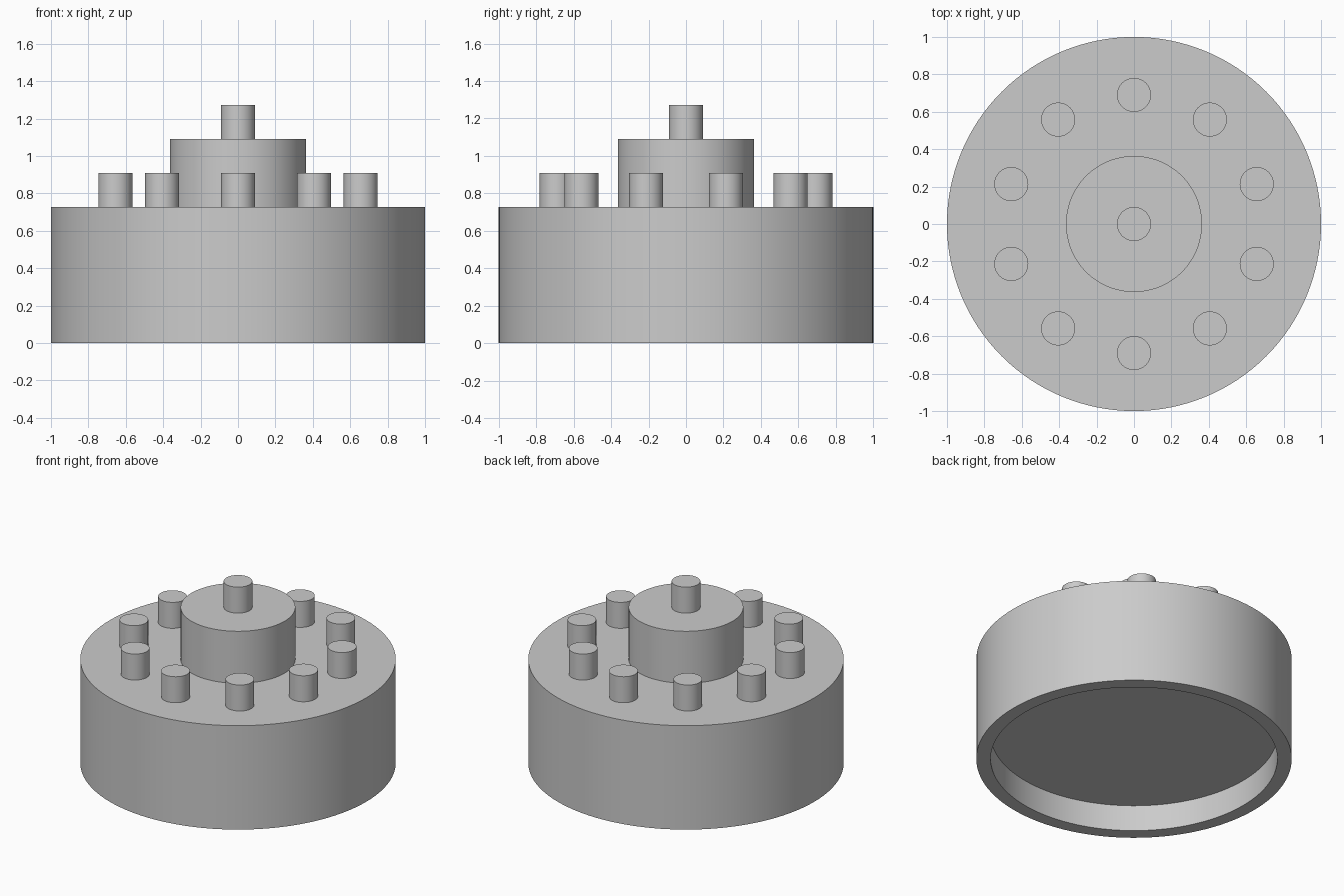
import bpy, bmesh, math
from mathutils import Matrix

if "Cube" in bpy.data.objects:
    bpy.data.objects.remove(bpy.data.objects["Cube"], do_unlink=True)

U = 1 / 11  # module that every dimension is a multiple of

grey = bpy.data.materials.new("plain grey")
grey.use_nodes = True
colour = (0.6, 0.6, 0.6, 1)
grey.diffuse_color = colour
grey.node_tree.nodes["Principled BSDF"].inputs["Base Color"].default_value = colour


def cylinder(name, radius, bottom, height, x=0, y=0, sides=96, recess=None):
    """Upright cylinder; recess = (wall, depth) hollows it from below."""
    bm = bmesh.new()
    bmesh.ops.create_cone(bm, cap_ends=True, segments=sides, radius1=radius,
                          radius2=radius, depth=height,
                          matrix=Matrix.Translation((0, 0, height / 2)))
    if recess:
        wall, depth = recess
        floor = min(bm.faces, key=lambda f: f.calc_center_median().z)
        bmesh.ops.inset_region(bm, faces=[floor], thickness=wall, use_even_offset=True)
        floor = bmesh.ops.extrude_discrete_faces(bm, faces=[floor])["faces"][0]
        bmesh.ops.translate(bm, verts=floor.verts, vec=(0, 0, depth))
    bmesh.ops.recalc_face_normals(bm, faces=bm.faces)
    mesh = bpy.data.meshes.new(name)
    bm.to_mesh(mesh)
    bm.free()
    mesh.materials.append(grey)
    obj = bpy.data.objects.new(name, mesh)
    obj.location = (x, y, bottom)
    bpy.context.collection.objects.link(obj)
    bpy.ops.object.select_all(action="DESELECT")
    obj.select_set(True)
    bpy.context.view_layer.objects.active = obj
    bpy.ops.object.shade_smooth_by_angle()
    return obj


# Drum with a shallow recess underneath
cylinder("base_drum", 11 * U, 0, 8 * U, sides=128, recess=(U, 2 * U))

# Stepped centre
cylinder("centre_hub", 4 * U, 8 * U, 4 * U)
cylinder("centre_knob", U, 12 * U, 2 * U, sides=48)

# Ring of pegs
PEGS = 10
RING = 0.69
for i in range(PEGS):
    a = math.pi / 2 + i * math.tau / PEGS
    cylinder(f"ring_peg_{i + 1}", U, 8 * U, 2 * U,
             RING * math.cos(a), RING * math.sin(a), sides=48)
